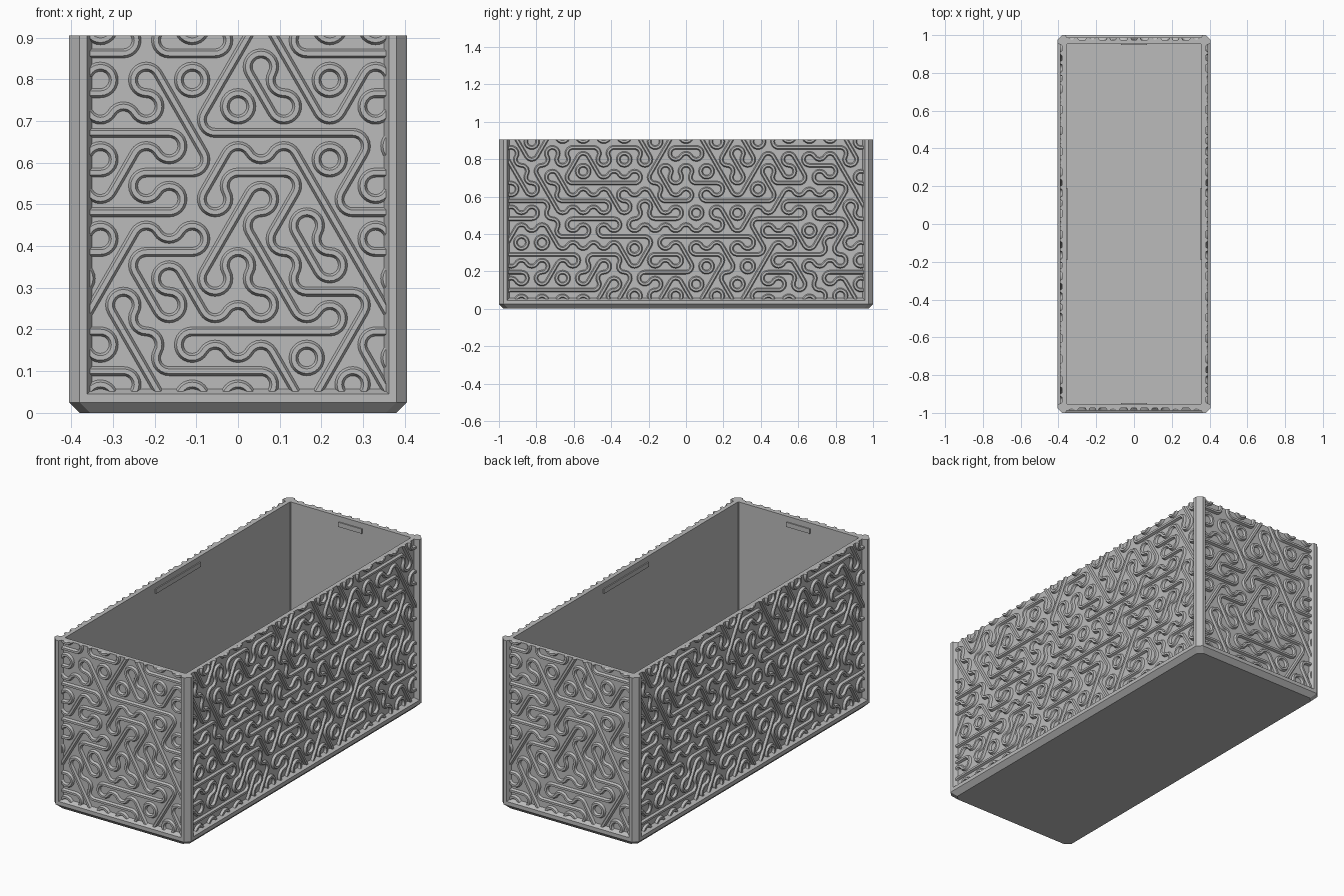
import bpy, bmesh, random
from math import radians, sin, cos, pi, sqrt
from mathutils import Vector, Matrix

random.seed(11)
cube = bpy.data.objects.get("Cube")
if cube:
    bpy.data.objects.remove(cube, do_unlink=True)

HX, HY, TOP = 0.405, 1.0, 0.905      # half sizes and height
BEVEL, WALL, RIM = 0.025, 0.047, 0.045
SIDE = 0.0635                        # hexagon tile side
WIDTH = SIDE * sqrt(3)

grey = bpy.data.materials.new("plain_grey")
grey.use_nodes = True
grey.diffuse_color = (0.5, 0.5, 0.5, 1)
grey.node_tree.nodes["Principled BSDF"].inputs["Base Color"].default_value = (0.5, 0.5, 0.5, 1)


def finish(name, bm):
    bmesh.ops.recalc_face_normals(bm, faces=bm.faces)
    mesh = bpy.data.meshes.new(name)
    bm.to_mesh(mesh)
    bm.free()
    mesh.materials.append(grey)
    obj = bpy.data.objects.new(name, mesh)
    bpy.context.collection.objects.link(obj)
    return obj


def loft(name, rings):
    """Skin a stack of equal rings and cap both ends."""
    bm = bmesh.new()
    loops = [[bm.verts.new(p) for p in ring] for ring in rings]
    for a, b in zip(loops, loops[1:]):
        for i in range(len(a)):
            j = (i + 1) % len(a)
            bm.faces.new((a[i], a[j], b[j], b[i]))
    bm.faces.new(loops[0][::-1])
    bm.faces.new(loops[-1])
    return finish(name, bm)


def box(name, lo, hi):
    lo, hi = Vector(lo), Vector(hi)
    bm = bmesh.new()
    bmesh.ops.create_cube(bm, size=1)
    for v in bm.verts:
        v.co = Vector([(lo[i] + hi[i]) / 2 + v.co[i] * (hi[i] - lo[i]) for i in range(3)])
    return finish(name, bm)


def outline(inset, z):
    """Rectangle with cut corners."""
    x, y, c = HX - inset, HY - inset, BEVEL
    return [(x, y - c, z), (x - c, y, z), (c - x, y, z), (-x, y - c, z),
            (-x, c - y, z), (c - x, -y, z), (x - c, -y, z), (x, c - y, z)]


# Base with chamfered underside and a sloped rim
loft("base", [outline(BEVEL, 0), outline(0, BEVEL), outline(0, RIM), outline(BEVEL, RIM + 0.012)])

# Corner posts
post = [(0.055, 0.025), (0.043, 0), (0.025, 0), (0, 0.025), (0, 0.043), (0.025, 0.055), (0.05, 0.05)]
for sx, sy, name in ((1, -1, "front_left"), (-1, -1, "front_right"), (1, 1, "back_left"), (-1, 1, "back_right")):
    plan = [(sx * (HX - a), sy * (HY - b)) for a, b in post]
    loft(name + "_post", [[(x, y, z) for x, y in plan] for z in (RIM, TOP)])

# Walls and the thin catch strips inside them
for s, end, side in ((-1, "front", "right"), (1, "back", "left")):
    for name, half, reach, turn, grip in ((end, HX, HY, 0, 0.07), (side, HY, HX, 1, 0.19)):
        def place(u, depth):
            p = (u, s * (reach - depth))
            return p[::-1] if turn else p
        for part, w, d0, d1, z0, z1 in (("_wall", half - BEVEL, BEVEL, WALL, RIM, TOP),
                                        ("_catch", grip, WALL, WALL + 0.006, 0.85, 0.875)):
            a, b = place(-w, d0), place(w, d1)
            lo = (min(a[0], b[0]), min(a[1], b[1]), z0)
            hi = (max(a[0], b[0]), max(a[1], b[1]), z1)
            box(name + part, lo, hi)

# Relief tiles: a straight strand with two bends, or three bends
TILES = {"H": (0, (90, 270)), "D": (60, (150, 330)), "B": (120, (30, 210)),
         "P": (None, (90, 210, 330)), "Q": (None, (30, 150, 270))}
# End panel layout, bottom row first
END_ROWS = ["HBHHBDB", "BPHHHD", "DBBQBHB", "DHDBBB", "HHQDDBH",
            "DHDHBD", "HHBHHHP", "QBDBBD", "HQHDBHH"]


def strand(bm, points, normals, surface):
    """Sweep a trapezoid ridge along a path in the panel plane."""
    section = [(-0.0115, -0.001), (-0.0055, 0.012), (0.0055, 0.012), (0.0115, -0.001)]
    loops = []
    for p, n in zip(points, normals):
        loops.append([bm.verts.new((p.x + n.x * w, -surface - h, p.y + n.y * w)) for w, h in section])
    for a, b in zip(loops, loops[1:]):
        for i in range(4):
            j = (i + 1) % 4
            bm.faces.new((a[i], a[j], b[j], b[i]))


def direction(deg):
    return Vector((cos(radians(deg)), sin(radians(deg))))


def relief(name, half, surface, rows):
    bm = bmesh.new()
    count = int(half / WIDTH) + 2
    for k in range(-1, 10):
        for j in range(-count, count + 1):
            odd = k % 2
            centre = Vector(((j + odd / 2) * WIDTH, 0.1 + k * SIDE * 1.5))
            if rows:
                col = j + 3
                inside = 0 <= k < len(rows) and 0 <= col < len(rows[k])
                kind = rows[k][col] if inside else "H"
            else:
                kind = random.choices("HDBPQ", (5, 3, 3, 2, 2))[0]
            line, bends = TILES[kind]
            if line is not None:
                d = direction(line) * WIDTH / 2
                strand(bm, [centre - d, centre + d], [direction(line + 90)] * 2, surface)
            for turn in bends:
                hub = centre + direction(turn) * SIDE
                ns = [direction(turn + 120 + 15 * i) for i in range(9)]
                strand(bm, [hub + n * SIDE / 2 for n in ns], ns, surface)
    bmesh.ops.remove_doubles(bm, verts=bm.verts, dist=0.0002)
    # Trim to the panel and close the cut ends
    for co, no in (((half, 0, 0), (1, 0, 0)), ((-half, 0, 0), (-1, 0, 0)),
                   ((0, 0, TOP), (0, 0, 1)), ((0, 0, RIM), (0, 0, -1))):
        cut = bmesh.ops.bisect_plane(bm, geom=bm.verts[:] + bm.edges[:] + bm.faces[:],
                                     plane_co=co, plane_no=no, clear_outer=True)
        edges = [e for e in cut["geom_cut"] if isinstance(e, bmesh.types.BMEdge) and e.is_boundary]
        bmesh.ops.holes_fill(bm, edges=edges, sides=0)
    return finish(name, bm)


front = relief("front_relief", HX - 0.05, HY - BEVEL, END_ROWS)
right = relief("left_relief", HY - 0.05, HX - BEVEL, None)
right.rotation_euler.z = pi / 2

# Opposite panels are the same ones turned half way round
for source, name in ((front, "back_relief"), (right, "right_relief")):
    twin = bpy.data.objects.new(name, source.data)
    twin.rotation_euler.z = source.rotation_euler.z + pi
    bpy.context.collection.objects.link(twin)

# Smooth the bends, keep the ridge edges sharp
bpy.ops.object.select_all(action="DESELECT")
for obj in (front, right):
    obj.select_set(True)
bpy.context.view_layer.objects.active = front
bpy.ops.object.shade_smooth_by_angle(angle=radians(25))
